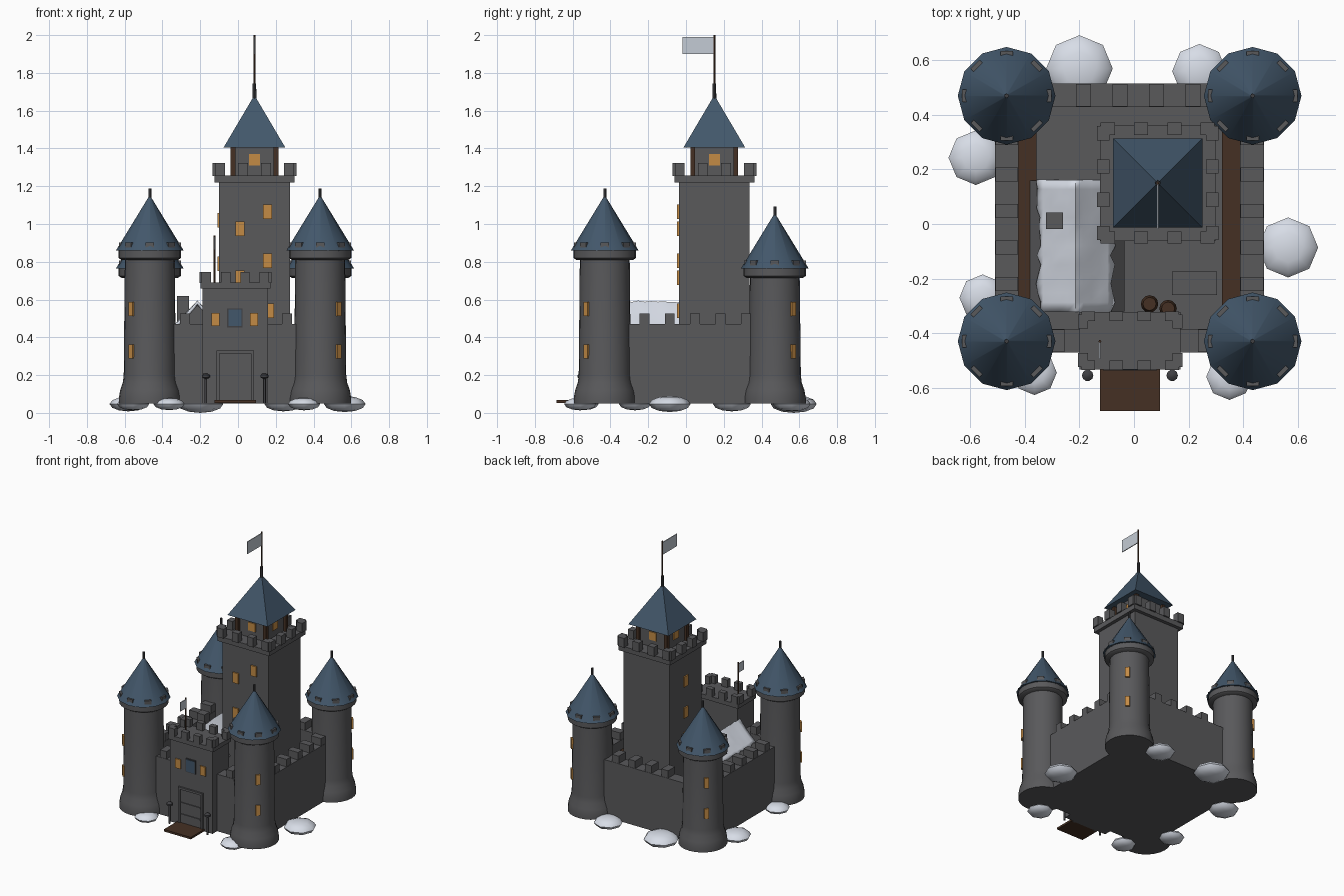
import bpy, bmesh, math, random
from mathutils import Matrix, Vector

random.seed(4)
cube = bpy.data.objects.get("Cube")
if cube:
    bpy.data.objects.remove(cube, do_unlink=True)


def material(name, r, g, b):
    m = bpy.data.materials.new(name)
    m.use_nodes = True
    m.diffuse_color = (r, g, b, 1)
    m.node_tree.nodes["Principled BSDF"].inputs["Base Color"].default_value = (r, g, b, 1)
    return m


STONE = material("dark stone", 0.1, 0.1, 0.105)
SLATE = material("blue slate", 0.055, 0.095, 0.145)
WOOD = material("brown wood", 0.06, 0.03, 0.017)
SNOW = material("snow", 0.72, 0.76, 0.84)
GLOW = material("lit window", 0.55, 0.26, 0.06)
CLOTH = material("pale cloth", 0.55, 0.6, 0.66)
IRON = material("dark iron", 0.05, 0.05, 0.055)


def finish(name, bm, mat, smooth=False):
    bmesh.ops.recalc_face_normals(bm, faces=bm.faces)
    mesh = bpy.data.meshes.new(name)
    bm.to_mesh(mesh)
    bm.free()
    mesh.materials.append(mat)
    if smooth:
        mesh.shade_smooth()
        mesh.set_sharp_from_angle(angle=math.radians(40))
    ob = bpy.data.objects.new(name, mesh)
    bpy.context.collection.objects.link(ob)
    return ob


def add_box(bm, center, size, turn=0.0):
    mat = Matrix.Translation(center) @ Matrix.Rotation(turn, 4, "Z") @ Matrix.Diagonal((*size, 1))
    bmesh.ops.create_cube(bm, size=1, matrix=mat)


def boxes(name, items, mat):
    bm = bmesh.new()
    for item in items:
        add_box(bm, *item)
    return finish(name, bm, mat)


def block(name, x, y, z, mat):
    center = [sum(r) / 2 for r in (x, y, z)]
    return boxes(name, [(center, [r[1] - r[0] for r in (x, y, z)])], mat)


def lathe(name, x, y, profile, sides, mat, turn=0.0):
    bm = bmesh.new()
    rings = []
    for r, z in profile:
        ring = []
        for i in range(sides):
            a = turn + math.tau * i / sides
            ring.append(bm.verts.new((x + r * math.cos(a), y + r * math.sin(a), z)))
        rings.append(ring)
    for low, high in zip(rings, rings[1:]):
        for i in range(sides):
            j = (i + 1) % sides
            bm.faces.new((low[i], low[j], high[j], high[i]))
    bm.faces.new(rings[0])
    bm.faces.new(rings[-1])
    bmesh.ops.remove_doubles(bm, verts=bm.verts, dist=0.0002)
    return finish(name, bm, mat, True)


def battlement(name, cx, cy, hx, hy, z, height, nx, ny, width, depth):
    items = []
    for s in (-1, 1):
        for i in range(nx):
            px = (2 * i / (nx - 1) - 1) * (hx - width * 0.75)
            items.append(((cx + px, cy + s * (hy - depth / 2), z + height / 2), (width, depth, height)))
        for i in range(ny):
            py = (2 * i / (ny - 1) - 1) * (hy - width * 0.75)
            items.append(((cx + s * (hx - depth / 2), cy + py, z + height / 2), (depth, width, height)))
    return boxes(name, items, STONE)


def flag(name, x, y, z0, z1, length, height, radius):
    lathe(name + "_pole", x, y, [(radius, z0), (radius, z1)], 8, WOOD)
    block(name, (x - 0.003, x + 0.003), (y - length, y), (z1 - height - 0.01, z1 - 0.01), CLOTH)


# Corner towers: the rear pair is shorter
def tower(label, x, y, eave):
    lathe(label + "_shaft", x, y,
          [(0.164, 0.05), (0.164, 0.08), (0.157, 0.12), (0.143, 0.16), (0.138, 0.2), (0.132, eave - 0.045)],
          24, STONE)
    lathe(label + "_collar", x, y, [(0.15, eave - 0.05), (0.165, eave - 0.04), (0.165, eave)], 24, STONE)
    lathe(label + "_roof", x, y, [(0.179, eave), (0.008, eave + 0.28)], 12, SLATE)
    lathe(label + "_finial", x, y, [(0.008, eave + 0.26), (0.008, eave + 0.328)], 8, IRON)
    teeth = []
    for i in range(8):
        a = math.tau * i / 8
        teeth.append(((x + 0.146 * math.cos(a), y + 0.146 * math.sin(a), eave + 0.02), (0.036, 0.046, 0.044), a))
    boxes(label + "_teeth", teeth, STONE)
    a = math.atan2(y, x)
    a = math.atan2(math.copysign(1, math.sin(a)), math.copysign(1, math.cos(a)))
    panes = [((x + 0.137 * math.cos(a), y + 0.137 * math.sin(a), z), (0.016, 0.03, 0.075), a) for z in (0.325, 0.55)]
    boxes(label + "_windows", panes, GLOW)


for side, x in (("right", -0.467), ("left", 0.435)):
    tower("front_" + side + "_tower", x, -0.43, 0.86)
    tower("rear_" + side + "_tower", x, 0.47, 0.765)

# Curtain walls, courtyard and wall walks
X0, X1, Y0, Y1, T = -0.51, 0.476, -0.472, 0.516, 0.087
block("courtyard", (X0 + 0.01, X1 - 0.01), (Y0 + 0.01, Y1 - 0.01), (0.05, 0.075), STONE)
block("right_wall", (X0, X0 + T), (Y0, Y1), (0.05, 0.47), STONE)
block("left_wall", (X1 - T, X1), (Y0, Y1), (0.05, 0.47), STONE)
block("front_wall", (X0, X1), (Y0, Y0 + T), (0.05, 0.47), STONE)
block("rear_wall", (X0, X1), (Y1 - T, Y1), (0.05, 0.47), STONE)
block("right_walk", (-0.425, -0.357), (-0.385, 0.43), (0.37, 0.4), WOOD)
block("left_walk", (0.323, 0.39), (-0.385, 0.43), (0.37, 0.4), WOOD)
merlons = []
for i in range(5):
    d = -0.22 + 0.134 * i
    for x in (X0 + T / 2, X1 - T / 2):
        merlons.append(((x, d, 0.497), (T - 0.004, 0.052, 0.056)))
    merlons.append(((d + 0.034, Y1 - T / 2, 0.497), (0.055, T - 0.004, 0.056)))
for x in (-0.28, 0.26):
    merlons.append(((x, Y0 + T / 2, 0.497), (0.052, T - 0.004, 0.056)))
boxes("wall_merlons", merlons, STONE)

# Keep
KX, KY = 0.087, 0.15
block("keep", (KX - 0.187, KX + 0.187), (KY - 0.187, KY + 0.187), (0.05, 1.23), STONE)
block("keep_cornice", (KX - 0.212, KX + 0.212), (KY - 0.212, KY + 0.212), (1.22, 1.258), STONE)
battlement("keep_merlons", KX, KY, 0.222, 0.222, 1.255, 0.068, 4, 4, 0.052, 0.045)
front = [(0.01, 0.975), (0.157, 1.065), (0.157, 0.805), (0.01, 0.715), (0.167, 0.54)]
boxes("keep_front_windows", [((x, KY - 0.189, z), (0.047, 0.015, 0.076)) for x, z in front], GLOW)
boxes("keep_side_windows", [((KX - 0.189, KY, z), (0.015, 0.047, 0.076)) for z in (1.02, 0.79, 0.61)], GLOW)

# Lantern room with posts, windows and spire
block("lantern_room", (KX - 0.108, KX + 0.108), (KY - 0.108, KY + 0.108), (1.25, 1.41), STONE)
boxes("lantern_posts", [((KX + sx * 0.114, KY + sy * 0.114, 1.33), (0.025, 0.025, 0.16))
                        for sx in (-1, 1) for sy in (-1, 1)], WOOD)
panes = []
for i in range(4):
    a = i * math.pi / 2
    panes.append(((KX + 0.109 * math.cos(a), KY + 0.109 * math.sin(a), 1.34), (0.012, 0.058, 0.06), a))
boxes("lantern_windows", panes, GLOW)
lathe("spire", KX, KY, [(0.231, 1.405), (0.006, 1.675)], 4, SLATE, math.pi / 4)
lathe("spire_finial", KX, KY, [(0.011, 1.65), (0.009, 1.745)], 8, IRON)
flag("keep_flag", KX, KY, 1.7, 2.0, 0.168, 0.09, 0.005)

# Gatehouse
GX, GY = -0.014, -0.428
block("gatehouse", (GX - 0.174, GX + 0.174), (GY - 0.097, GY + 0.097), (0.05, 0.665), STONE)
block("gatehouse_cornice", (GX - 0.185, GX + 0.185), (GY - 0.105, GY + 0.105), (0.658, 0.69), STONE)
battlement("gatehouse_merlons", GX, GY, 0.191, 0.108, 0.688, 0.057, 4, 2, 0.05, 0.036)
F = GY - 0.098
boxes("gatehouse_windows", [((x, F, 0.495), (0.042, 0.014, 0.068)) for x in (-0.118, 0.085)], GLOW)
boxes("banner_frame", [((-0.016, F, 0.503), (0.082, 0.01, 0.1))], IRON)
boxes("banner", [((-0.016, F - 0.004, 0.503), (0.07, 0.01, 0.088))], SLATE)
boxes("gate_frame", [((-0.105, F, 0.19), (0.016, 0.024, 0.28)), ((0.077, F, 0.19), (0.016, 0.024, 0.28)),
                     ((-0.014, F, 0.322), (0.198, 0.024, 0.016))], STONE)
boxes("gate", [((-0.014, F, 0.18), (0.168, 0.008, 0.26))], STONE)
boxes("gate_bars", [((-0.014, F - 0.004, z), (0.16, 0.012, 0.01)) for z in (0.13, 0.215)], STONE)
block("drawbridge", (-0.125, 0.095), (-0.685, -0.52), (0.053, 0.068), WOOD)
flag("gate_flag", -0.125, -0.43, 0.68, 0.94, 0.065, 0.065, 0.005)
for side, x in (("right", -0.17), ("left", 0.14)):
    lathe(side + "_lamp", x, -0.555,
          [(0.007, 0.05), (0.007, 0.18), (0.021, 0.188), (0.021, 0.2), (0.008, 0.21)], 10, IRON)


# Gabled hall with a snow blanket
def gable(name, x, half, y0, y1, eave, peak, mat):
    bm = bmesh.new()
    ends = [[bm.verts.new(p) for p in ((x - half, y, eave), (x + half, y, eave), (x, y, peak))] for y in (y0, y1)]
    bm.faces.new(ends[0])
    bm.faces.new(ends[1])
    for i in range(3):
        j = (i + 1) % 3
        bm.faces.new((ends[0][i], ends[0][j], ends[1][j], ends[1][i]))
    return finish(name, bm, mat)


HX = -0.215
block("hall", (HX - 0.14, HX + 0.14), (-0.31, 0.15), (0.07, 0.4), STONE)
gable("hall_roof", HX, 0.18, -0.32, 0.16, 0.385, 0.57, STONE)
bm = bmesh.new()
bmesh.ops.create_grid(bm, x_segments=10, y_segments=14, size=0.5)
for v in bm.verts:
    u, w = v.co.x * 2, v.co.y
    ragged = random.uniform(0.84, 1.0) if abs(u) > 0.95 else 1
    dx = 0.148 * u * ragged
    v.co = Vector((HX + dx, -0.08 + 0.484 * w, 0.59 - abs(dx) * 1.03 + random.uniform(-0.005, 0.005)))
blanket = finish("hall_snow", bm, SNOW, True)
mod = blanket.modifiers.new("thickness", "SOLIDIFY")
mod.thickness = 0.015
block("chimney", (-0.323, -0.26), (-0.018, 0.042), (0.4, 0.62), STONE)

# Yard stall and barrels
block("stall", (0.15, 0.295), (-0.25, -0.185), (0.07, 0.17), WOOD)
block("stall_roof", (0.14, 0.305), (-0.26, -0.175), (0.17, 0.19), STONE)
for i, (x, y) in enumerate(((0.057, -0.293), (0.125, -0.31))):
    lathe(f"barrel_{i + 1}", x, y, [(0.024, 0.07), (0.032, 0.105), (0.032, 0.115), (0.024, 0.15)], 12, WOOD)

# Snow drifts around the foot of the walls
drifts = [(-0.2, 0.57, 0.122), (0.24, 0.56, 0.1), (-0.58, 0.243, 0.1), (0.565, -0.086, 0.11),
          (-0.555, -0.27, 0.085), (-0.365, -0.545, 0.082), (0.35, -0.56, 0.085)]
for i, (x, y, r) in enumerate(drifts):
    bm = bmesh.new()
    place = Matrix.Translation((x, y, 0.047)) @ Matrix.Diagonal((r, r, 0.36 * r + 0.003, 1))
    bmesh.ops.create_uvsphere(bm, u_segments=8, v_segments=6, radius=1, matrix=place)
    finish(f"snow_drift_{i + 1}", bm, SNOW, True)
